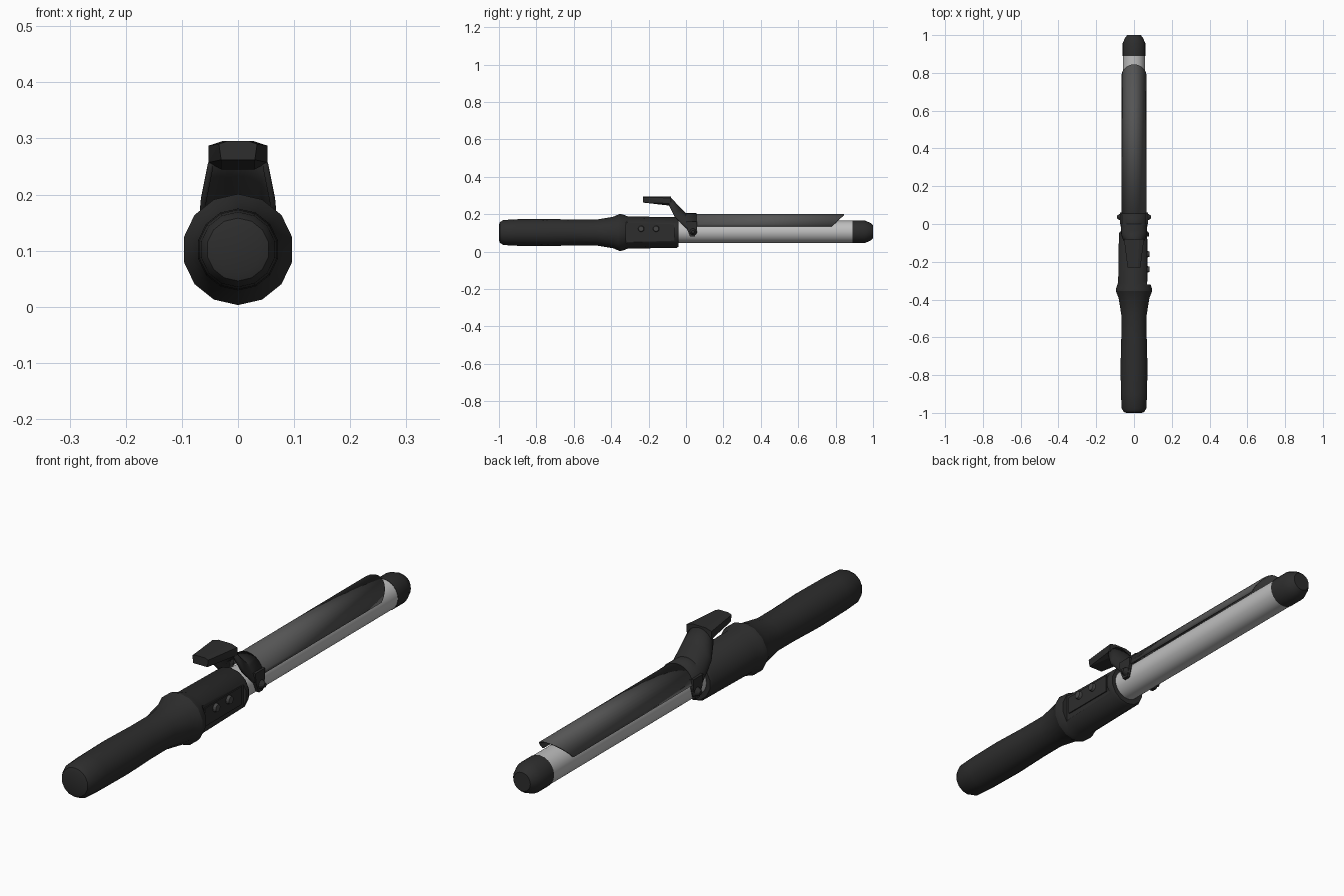
import bpy, bmesh
from math import sin, cos, pi, radians

cube = bpy.data.objects.get("Cube")
if cube:
    bpy.data.objects.remove(cube, do_unlink=True)

AXIS = 0.102  # height of the handle and barrel axis


def material(name, rgb, rough=0.5):
    m = bpy.data.materials.new(name)
    m.use_nodes = True
    m.diffuse_color = (*rgb, 1)
    bsdf = m.node_tree.nodes["Principled BSDF"]
    bsdf.inputs["Base Color"].default_value = (*rgb, 1)
    bsdf.inputs["Roughness"].default_value = rough
    return m


BLACK = material("black plastic", (0.026, 0.026, 0.026))
CLIP = material("dark grey metal", (0.09, 0.09, 0.09))
METAL = material("light grey metal", (0.52, 0.52, 0.52))
BUTTON = material("button grey", (0.06, 0.06, 0.06))


def finish(name, bm, mat, angle=30):
    bmesh.ops.recalc_face_normals(bm, faces=bm.faces)
    me = bpy.data.meshes.new(name)
    bm.to_mesh(me)
    bm.free()
    ob = bpy.data.objects.new(name, me)
    bpy.context.collection.objects.link(ob)
    me.materials.append(mat)
    bpy.ops.object.select_all(action="DESELECT")
    bpy.context.view_layer.objects.active = ob
    ob.select_set(True)
    if angle:
        bpy.ops.object.shade_smooth_by_angle(angle=radians(angle))
    return ob


def lathe(name, profile, sides, mat, z=AXIS):
    """Closed solid turned around the y axis from (y, radius) pairs."""
    bm = bmesh.new()
    rings = [[bm.verts.new((r * sin(2 * pi * i / sides), y, z + r * cos(2 * pi * i / sides)))
              for i in range(sides)] for y, r in profile]
    for a, b in zip(rings, rings[1:]):
        for i in range(sides):
            j = (i + 1) % sides
            bm.faces.new((a[i], a[j], b[j], b[i]))
    bm.faces.new(rings[0])
    bm.faces.new(rings[-1])
    return finish(name, bm, mat)


def arched_shell(name, sections, mat, thickness, steps=16):
    """Half-pipe through sections of crest y, crest z, edge y, edge z, half width."""
    bm = bmesh.new()
    rows = []
    for cy, cz, ey, ez, w in sections:
        row = []
        for i in range(steps + 1):
            t = pi * (i / steps - 0.5)
            row.append(bm.verts.new((w * sin(t), ey + (cy - ey) * cos(t), ez + (cz - ez) * cos(t))))
        rows.append(row)
    for a, b in zip(rows, rows[1:]):
        for i in range(steps):
            bm.faces.new((a[i], b[i], b[i + 1], a[i + 1]))
    ob = finish(name, bm, mat)
    # push the thickness towards the barrel
    up = ob.data.polygons[steps // 2].normal.z > 0
    mod = ob.modifiers.new("thickness", "SOLIDIFY")
    mod.thickness = thickness
    mod.offset = -1 if up else 1
    return ob


def hull(name, points, mat):
    bm = bmesh.new()
    for p in points:
        bm.verts.new(p)
    res = bmesh.ops.convex_hull(bm, input=bm.verts)
    bmesh.ops.dissolve_limit(bm, angle_limit=0.02, verts=bm.verts, edges=bm.edges)
    return finish(name, bm, mat, 0)


def box(name, lo, hi, mat):
    return hull(name, [(x, y, z) for x in (lo[0], hi[0]) for y in (lo[1], hi[1])
                       for z in (lo[2], hi[2])], mat)


def peg(name, x0, r0, x1, r1, y, z, mat, sides=12):
    """Round peg along x with a radius at each end."""
    return hull(name, [(x, y + r * cos(2 * pi * i / sides), z + r * sin(2 * pi * i / sides))
                       for x, r in ((x0, r0), (x1, r1)) for i in range(sides)], mat)


# Handle with flared guard ring
handle = lathe("handle", [(-1, 0.041), (-0.995, 0.056), (-0.975, 0.067), (-0.9, 0.071),
                          (-0.75, 0.073), (-0.6, 0.069), (-0.48, 0.069), (-0.39, 0.084),
                          (-0.355, 0.099), (-0.34, 0.097), (-0.31, 0.086), (-0.05, 0.082),
                          (-0.04, 0.076)], 14, BLACK)

# Flat recess for the controls, cut into the left side of the handle
cutter = box("panel_cutter", (0.068, -0.32, 0.04), (0.12, -0.065, 0.18), BLACK)
cut = handle.modifiers.new("panel recess", "BOOLEAN")
cut.object = cutter
cut.operation = "DIFFERENCE"
cut.solver = "EXACT"
bpy.context.view_layer.objects.active = handle
bpy.ops.object.modifier_apply(modifier=cut.name)
bpy.data.objects.remove(cutter, do_unlink=True)

# Control panel and buttons
box("control_panel", (0.066, -0.305, 0.072), (0.072, -0.08, 0.142), BLACK)
for name, y in (("power_button", -0.24), ("heat_button", -0.16)):
    peg(name, 0.066, 0.018, 0.083, 0.014, y, 0.122, BUTTON)

# Heated barrel and its cool tip
lathe("barrel", [(-0.05, 0.059), (0.9, 0.059)], 32, METAL, 0.106)
lathe("barrel_tip", [(0.89, 0.0605), (0.955, 0.0605), (0.985, 0.048), (1, 0.036)], 20, BLACK, 0.106)

# Spring clip lying over the barrel
arched_shell("clip", [(0.03, 0.2, 0.03, 0.135, 0.067), (0.845, 0.2, 0.78, 0.135, 0.067)],
             CLIP, 0.005)

# Lever arm rising from the clip
arched_shell("lever_arm", [(0.055, 0.205, 0.055, 0.13, 0.071), (0.0, 0.205, 0.0, 0.125, 0.071),
                           (-0.035, 0.24, -0.06, 0.185, 0.067),
                           (-0.085, 0.293, -0.09, 0.245, 0.055)], BLACK, 0.01)

# Thumb rest at the end of the lever
rest = []
for s in (-1, 1):
    rest += [(s * 0.028, -0.08, 0.295), (s * 0.053, -0.08, 0.287), (s * 0.053, -0.08, 0.257),
             (s * 0.03, -0.08, 0.245), (s * 0.02, -0.23, 0.295), (s * 0.034, -0.23, 0.29),
             (s * 0.03, -0.23, 0.262)]
hull("thumb_rest", rest, BLACK)

# Pivot ears and pins on both sides of the barrel
EAR = [(0.0, 0.16), (0.06, 0.16), (0.06, 0.125), (0.047, 0.08), (0.022, 0.08), (0.005, 0.12)]
for side, s in (("left", 1), ("right", -1)):
    hull(side + "_pivot_ear", [(s * x, y, z) for x in (0.061, 0.074) for y, z in EAR], BLACK)
    peg(side + "_pivot_pin", s * 0.066, 0.022, s * 0.09, 0.008, 0.037, 0.106, BLACK)
